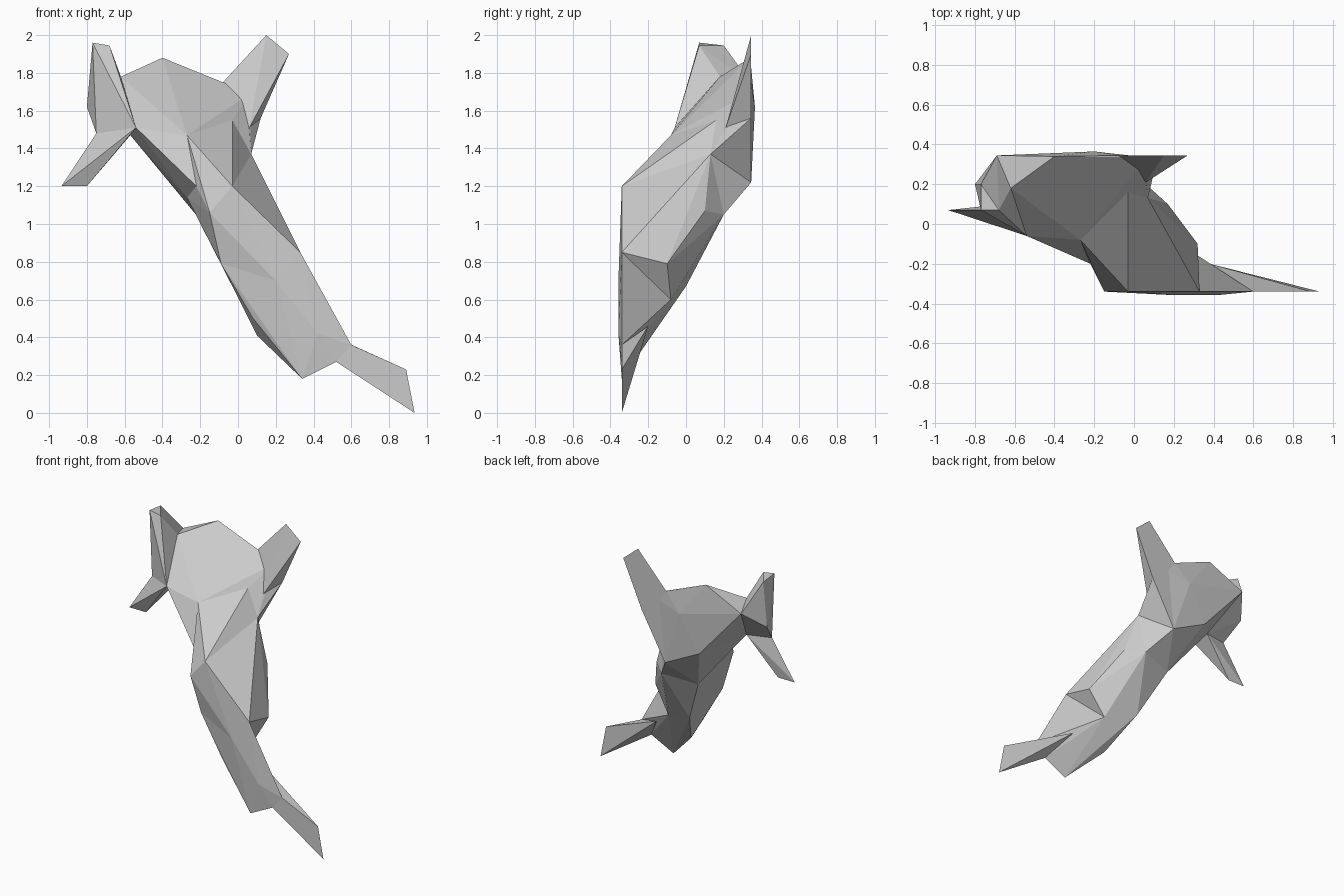
import bpy
import bmesh

if "Cube" in bpy.data.objects:
    bpy.data.objects.remove(bpy.data.objects["Cube"])


def hull(name, *groups):
    """Flat-faced convex part wrapped around groups of corner points."""
    bm = bmesh.new()
    for p in sorted({p for g in groups for p in g}):
        bm.verts.new(p)
    res = bmesh.ops.convex_hull(bm, input=bm.verts[:])
    junk = [v for v in res["geom_interior"] if isinstance(v, bmesh.types.BMVert)]
    junk += [v for v in bm.verts if not v.link_faces]
    bmesh.ops.delete(bm, geom=list(set(junk)), context='VERTS')
    bmesh.ops.recalc_face_normals(bm, faces=bm.faces[:])
    me = bpy.data.meshes.new(name)
    bm.to_mesh(me)
    bm.free()
    ob = bpy.data.objects.new(name, me)
    bpy.context.collection.objects.link(ob)
    return ob


def weld(base, others):
    """Union the other parts into the base and remove them."""
    for o in others:
        m = base.modifiers.new("union", 'BOOLEAN')
        m.operation, m.solver, m.object = 'UNION', 'EXACT', o
    deps = bpy.context.evaluated_depsgraph_get()
    me = bpy.data.meshes.new_from_object(base.evaluated_get(deps))
    base.modifiers.clear()
    base.data = me
    for o in others:
        bpy.data.objects.remove(o)


# Corners shared between neighbouring parts
chin, brow = (-.54, -.06, 1.51), (-.62, .18, 1.78)
cheek, jaw = (-.75, .07, 1.48), (-.57, .11, 1.47)
back_left, back_low = (-.69, .345, 1.745), (-.07, .345, 1.22)
shoulder, armpit = (.065, .335, 1.69), (.06, .21, 1.51)
side, keel = (.07, .13, 1.37), (-.35, .345, 1.36)
ridge, notch = (-.27, -.08, 1.47), (-.22, -.20, 1.20)
knee, hip, groin = (.33, -.34, .85), (.32, -.10, .79), (.20, -.08, .60)

# Cross-sections along the body, from chest to tail
chest = [ridge, (-.03, .16, 1.55), side, back_low, keel]
belly = [notch, (-.27, .0, 1.14), (-.19, .13, 1.01)]
waist = belly + [(-.03, -.34, 1.20), (-.15, -.34, 1.06), (.06, .20, 1.05), side]
hips = [knee, groin, (-.03, .0, .67), (-.09, -.30, .79), (.20, -.358, .70)]
tail_root = [(.60, -.34, .36), (.52, -.34, .27)]

# Body: convex lengths welded together
head = hull("body", chest, [chin, jaw, (-.40, .34, 1.88), (-.08, .345, 1.75),
                            shoulder, back_left, brow, (-.20, .365, 1.62)])
throat = hull("throat", belly, [chin, jaw, ridge, keel, back_low])
middle = hull("middle", chest, waist)
lower = hull("lower", waist, hips, [hip, (.18, -.06, 1.12), (.17, .10, 1.07)])
rump = hull("rump", hips, tail_root,
            [(.08, -.30, .50), (.10, -.20, .41), (.34, -.34, .18),
             (.42, -.358, .42)])
weld(head, [throat, middle, lower, rump])

# Fins
hull("left_upper_fin", [(-.77, .07, 1.96), (-.68, .07, 1.945), (-.77, .20, 1.945),
                        (-.80, .20, 1.62), cheek, jaw, chin, brow, back_left])
hull("left_lower_fin", [(-.935, .07, 1.20), (-.80, .07, 1.20), cheek, jaw, chin])
hull("right_fin", [(.15, .345, 2.0), (.27, .345, 1.90), (-.08, .345, 1.75),
                   shoulder, armpit, back_low, (.12, .345, 1.56)])
hull("armpit", [(.12, .345, 1.56), armpit, shoulder, side, back_low])
hull("tail_fin", tail_root, [(.935, -.34, .0), (.89, -.34, .23), (.38, -.20, .46)])
